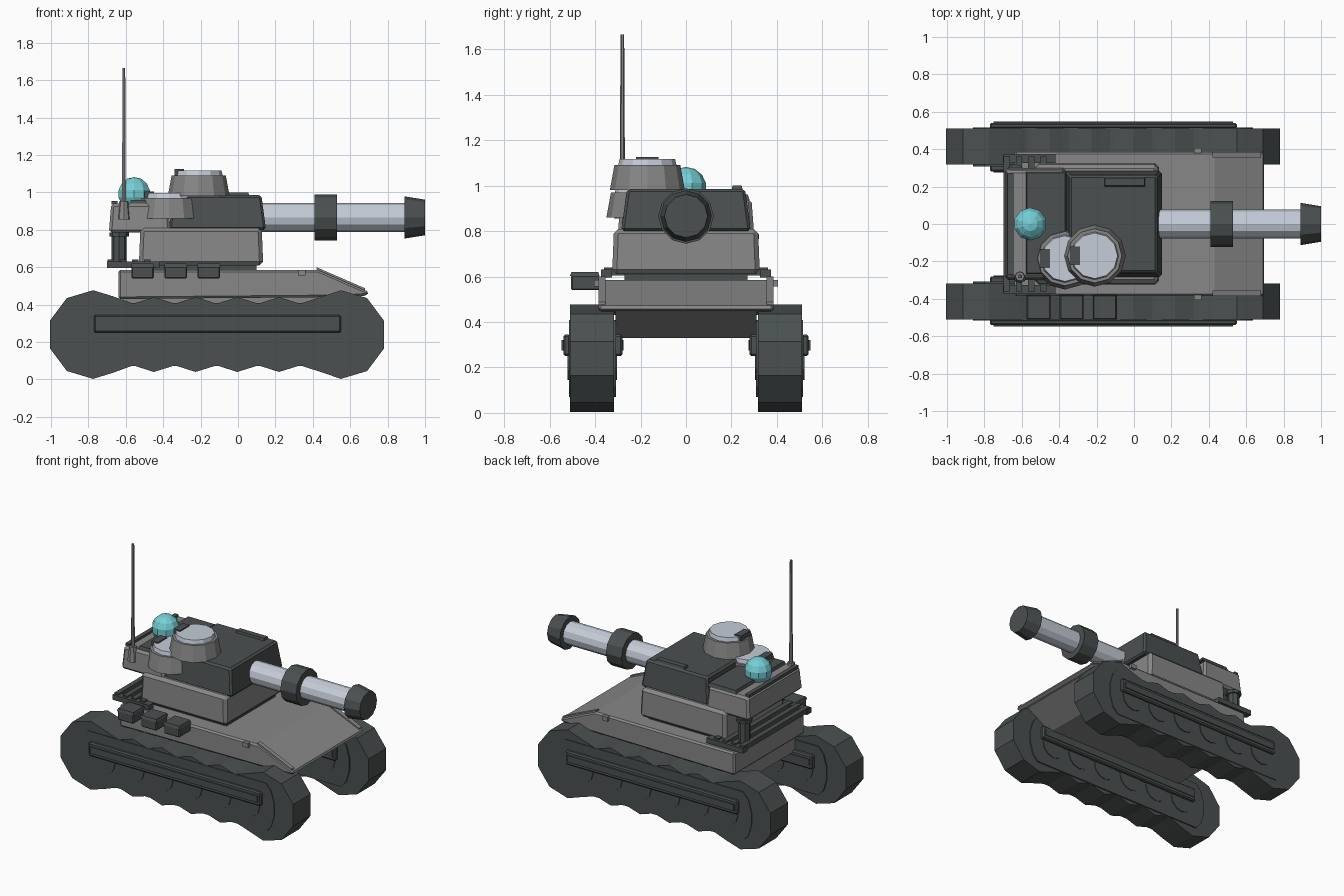
import bpy, bmesh, math
from mathutils import Vector, Matrix

cube = bpy.data.objects.get("Cube")
if cube:
    bpy.data.objects.remove(cube, do_unlink=True)


def material(name, rgb):
    m = bpy.data.materials.new(name)
    m.use_nodes = True
    color = (*rgb, 1)
    m.diffuse_color = color
    m.node_tree.nodes["Principled BSDF"].inputs["Base Color"].default_value = color
    return m


DARK = material("charcoal", (0.07, 0.08, 0.08))
GREY = material("hull grey", (0.25, 0.245, 0.245))
LIGHT = material("pale steel", (0.56, 0.61, 0.69))
TEAL = material("teal glass", (0.18, 0.62, 0.67))


def finish(name, bm, mat):
    bmesh.ops.recalc_face_normals(bm, faces=bm.faces)
    mesh = bpy.data.meshes.new(name)
    bm.to_mesh(mesh)
    bm.free()
    mesh.materials.append(mat)
    ob = bpy.data.objects.new(name, mesh)
    bpy.context.collection.objects.link(ob)
    return ob


def bevel(ob, width):
    mod = ob.modifiers.new("bevel", "BEVEL")
    mod.width = width
    mod.segments = 1
    return ob


def box(name, x, y, z, mat, taper=0.0, chamfer=0.0):
    """Box from three ranges; taper pulls the top in on each side."""
    bm = bmesh.new()
    bmesh.ops.create_cube(bm, size=1)
    for v in bm.verts:
        inset = taper if v.co.z > 0 else 0
        v.co = [(r[0] + r[1]) / 2 + math.copysign((r[1] - r[0]) / 2 - i, c)
                for r, c, i in zip((x, y, z), v.co, (inset, inset, 0))]
    ob = finish(name, bm, mat)
    return bevel(ob, chamfer) if chamfer else ob


def slab(name, profile, y0, y1, mat):
    """Side profile in x and z, extruded along y."""
    bm = bmesh.new()
    face = bm.faces.new([bm.verts.new((x, y0, z)) for x, z in profile])
    out = bmesh.ops.extrude_face_region(bm, geom=[face])["geom"]
    bmesh.ops.translate(bm, vec=(0, y1 - y0, 0),
                        verts=[g for g in out if isinstance(g, bmesh.types.BMVert)])
    return finish(name, bm, mat)


def rod(name, start, end, r1, r2, sides, mat):
    a, b = Vector(start), Vector(end)
    turn = (b - a).to_track_quat("Z", "Y").to_matrix().to_4x4()
    bm = bmesh.new()
    bmesh.ops.create_cone(bm, cap_ends=True, segments=sides, radius1=r1, radius2=r2,
                          depth=(b - a).length, matrix=Matrix.Translation((a + b) / 2) @ turn)
    return finish(name, bm, mat)


# Scalloped track loop: round ends joined by wavy runs
MID = 0.24
FRONT, REAR = 0.55, -0.775
end = [(0.0, 0.237), (0.14, 0.195), (0.23, 0.075)]
half = [(x + REAR, z) for x, z in [(-a, b) for a, b in reversed(end)]]
half.append((-0.67, 0.205))
for i in range(5):
    half += [(-0.56 + i * 0.223, 0.165), (-0.45 + i * 0.223, 0.2)]
half += [(x + FRONT, z) for x, z in end]
track = [(x, MID + z) for x, z in half] + [(x, MID - z) for x, z in reversed(half)]

# Side plate inside the loop, with smaller round ends
plate = []
for i in range(12):
    a = math.radians(15 + i * 30)
    cx = FRONT if math.cos(a) > 0 else REAR
    plate.append((cx + 0.09 * math.cos(a), MID + 0.175 * math.sin(a)))

for side, label in ((1, "left"), (-1, "right")):
    slab(label + "_track", track, side * 0.317, side * 0.51, DARK)
    slab(label + "_track_plate", plate, side * 0.308, side * 0.515, DARK)
    for i in range(6):
        x = -0.67 + i * 0.222
        rod(f"{label}_road_wheel_{i + 1}", (x, side * 0.303, 0.235),
            (x, side * 0.521, 0.235), 0.09, 0.09, 12, DARK)
    for part, inner, outer in (("outer", 0.51, 0.54), ("inner", 0.28, 0.315)):
        y = sorted((side * inner, side * outer))
        box(f"{label}_{part}_skirt_rail", (-0.77, 0.55), y, (0.25, 0.345), DARK, chamfer=0.008)
        box(f"{label}_{part}_skirt_rib", (-0.75, 0.53),
            sorted((side * (inner - 0.005), side * (outer + 0.008))), (0.275, 0.32), DARK)

# Hull: narrow belly, wide upper body with a sloped nose
slab("belly", [(-0.62, 0.33), (0.47, 0.33), (0.67, 0.455), (-0.62, 0.455)], -0.31, 0.31, GREY)
bevel(slab("hull", [(-0.64, 0.43), (-0.64, 0.585), (0.43, 0.585), (0.7, 0.468), (0.69, 0.448),
                    (0.5, 0.44)], -0.385, 0.385, GREY), 0.012)
box("turret_ring", (-0.5, 0.1), (-0.27, 0.27), (0.58, 0.62), DARK)
for side, label in ((1, "left"), (-1, "right")):
    slab(label + "_nose_strip", [(0.42, 0.588), (0.42, 0.6), (0.68, 0.487), (0.68, 0.475)],
         side * 0.355, side * 0.385, GREY)
    box(label + "_nose_clip", (0.32, 0.36), sorted((side * 0.38, side * 0.405)),
        (0.555, 0.585), GREY)

# Turret: grey base, dark gun housing, rear bustle
box("turret_base", (-0.53, 0.135), (-0.325, 0.325), (0.61, 0.81), GREY, 0.008, 0.02)
box("gun_housing", (-0.37, 0.15), (-0.285, 0.285), (0.8, 0.985), DARK, 0.025, 0.012)
box("bustle", (-0.69, -0.36), (-0.3, 0.3), (0.785, 0.94), GREY, 0.012, 0.015)
box("bustle_roof", (-0.58, -0.36), (-0.27, 0.28), (0.935, 0.96), DARK, 0.008)
box("bustle_rear_rail", (-0.675, -0.645), (-0.27, 0.27), (0.935, 0.955), DARK)
box("roof_rail", (-0.16, 0.06), (0.2, 0.25), (0.98, 1.0), DARK, 0.005)

# Two hatches with pale lids
for label, x, y, z in (("main", -0.21, -0.17, 0.98), ("rear", -0.37, -0.185, 0.86)):
    rod(label + "_hatch_ring", (x, y, z), (x, y, z + 0.11), 0.165, 0.145, 12, GREY)
    rod(label + "_hatch_lid", (x, y, z + 0.11), (x, y, z + 0.137), 0.128, 0.122, 12, LIGHT)
    box(label + "_hatch_hinge", (x - 0.13, x - 0.08), (y - 0.05, y + 0.05),
        (z + 0.11, z + 0.145), DARK)

# Gun
GUN = 0.866
for name, x0, x1, r0, r1, mat in (("barrel", 0.12, 0.92, 0.077, 0.077, LIGHT),
                                  ("barrel_sleeve", 0.41, 0.53, 0.122, 0.122, DARK),
                                  ("muzzle", 0.89, 1.0, 0.113, 0.095, DARK)):
    rod(name, (x0, 0, GUN), (x1, 0, GUN), r0, r1, 12, mat)

# Sensor dome
bm = bmesh.new()
bmesh.ops.create_uvsphere(bm, u_segments=10, v_segments=7, radius=0.09,
                          matrix=Matrix.Translation((-0.555, 0, 0.992)))
finish("sensor_dome", bm, TEAL)

# Antenna
rod("antenna_base", (-0.61, -0.28, 0.855), (-0.61, -0.28, 0.955), 0.036, 0.024, 8, GREY)
rod("antenna", (-0.61, -0.28, 0.95), (-0.61, -0.28, 1.665), 0.012, 0.008, 6, GREY)

# Rear luggage rack and exhaust post
for label, y in (("left", 0.35), ("right", -0.35)):
    box(label + "_rack_rail", (-0.7, -0.42), (y - 0.025, y + 0.025), (0.595, 0.63), DARK)
for i in range(4):
    x = -0.68 + i * 0.065
    box(f"rack_slat_{i + 1}", (x - 0.017, x + 0.017), (-0.36, 0.36), (0.605, 0.64), DARK)
rod("exhaust_post", (-0.635, 0.27, 0.62), (-0.635, 0.27, 0.79), 0.04, 0.04, 8, DARK)
rod("exhaust_flange", (-0.635, 0.27, 0.765), (-0.635, 0.27, 0.785), 0.052, 0.052, 8, DARK)

# Stowage boxes on the right flank
for i in range(3):
    x = -0.51 + i * 0.177
    box(f"stowage_box_{i + 1}", (x - 0.06, x + 0.06), (-0.505, -0.38), (0.54, 0.605), DARK, 0, 0.006)
    box(f"stowage_lid_{i + 1}", (x - 0.064, x + 0.064), (-0.51, -0.38), (0.602, 0.62), DARK, 0.006)
